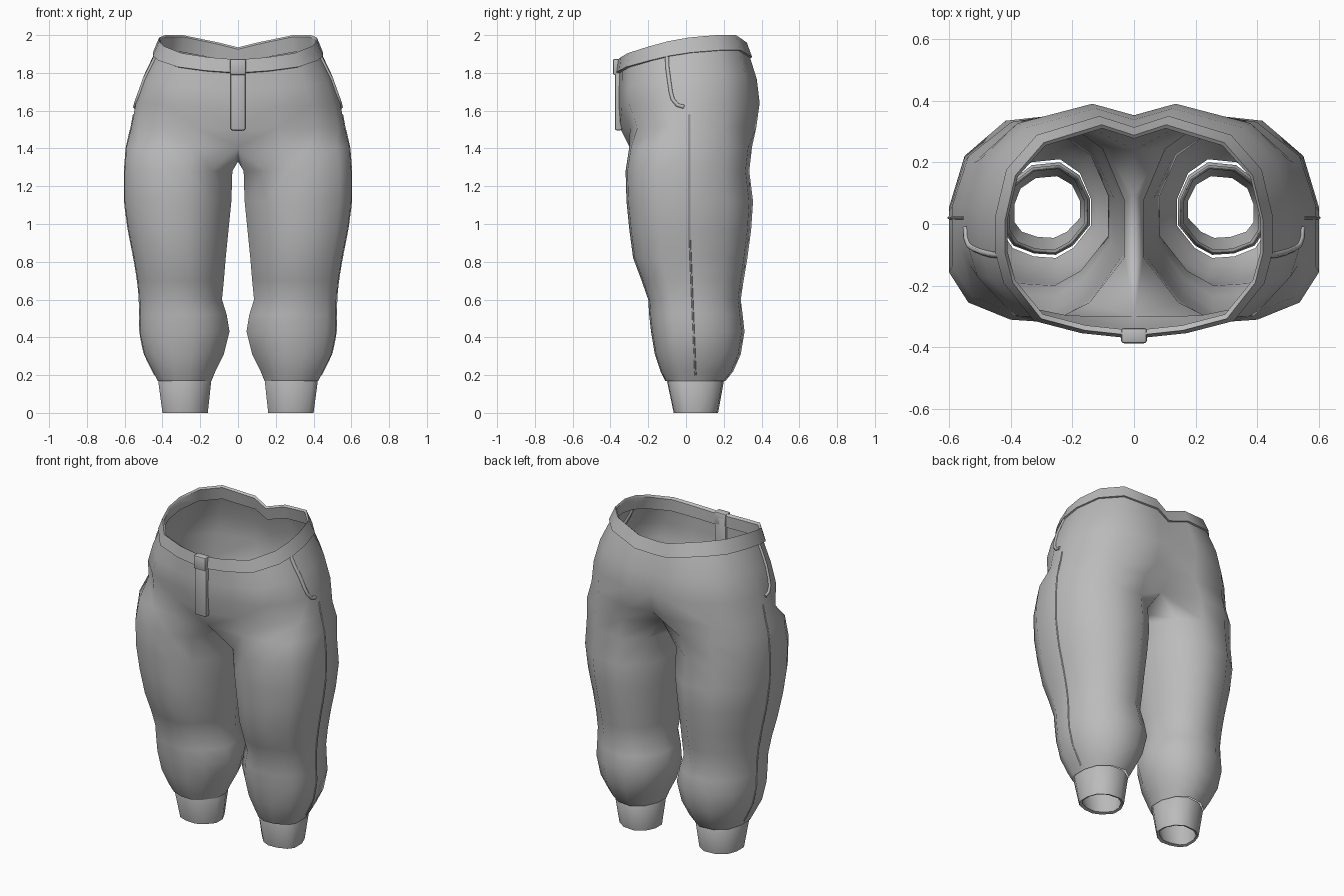
import bpy, bmesh, math
from mathutils import Vector
from mathutils.bvhtree import BVHTree

cube = bpy.data.objects.get("Cube")
if cube:
    bpy.data.objects.remove(cube)

GREY = (0.5, 0.5, 0.5, 1)
cloth = bpy.data.materials.new("grey cloth")
cloth.use_nodes = True
cloth.diffuse_color = GREY
cloth.node_tree.nodes["Principled BSDF"].inputs["Base Color"].default_value = GREY

# Cross-sections, running from front centre round the outside to the back
LEG = [(-.6, -.8), (-.2, -1), (.3, -.97), (.78, -.8), (1, -.5), (1, .1),
       (.82, .6), (.35, .94), (-.3, 1), (-.75, .72), (-1, .2), (-1, -.35)]
HIP = [(0, -1), (.38, -.95), (.72, -.84), (.94, -.5), (1, -.22), (1, .1),
       (.92, .52), (.7, .83), (.25, 1), (0, .9)]
RISE = [0, .1, .27, .55, .75, .9, 1, 1, .7, .5]


def leg_ring(z, x0, x1, y0, y1):
    return [Vector(((x0 + x1) / 2 + u * (x1 - x0) / 2,
                    (y0 + y1) / 2 + v * (y1 - y0) / 2, z)) for u, v in LEG]


def hip_arc(z, rise, w, y0, y1):
    return [Vector((u * w, (y0 + y1) / 2 + v * (y1 - y0) / 2, z + rise * r))
            for (u, v), r in zip(HIP, RISE)]


def add_mirror(ob):
    mod = ob.modifiers.new("Mirror", 'MIRROR')
    mod.use_clip = True
    return mod


def link(name, data):
    ob = bpy.data.objects.new(name, data)
    bpy.context.collection.objects.link(ob)
    data.materials.append(cloth)
    return ob


def shade(ob, degrees):
    bpy.ops.object.select_all(action='DESELECT')
    ob.select_set(True)
    bpy.context.view_layer.objects.active = ob
    bpy.ops.object.shade_smooth_by_angle(angle=math.radians(degrees))


def loft(name, rows, closed):
    """Skin a list of point rows, ordered from top to bottom."""
    bm = bmesh.new()
    rings = [[bm.verts.new(p) for p in row] for row in rows]
    for a, b in zip(rings, rings[1:]):
        n = min(len(a), len(b))
        for j in range(n if closed else n - 1):
            k = (j + 1) % n
            bm.faces.new((b[j], b[k], a[k], a[j]))
    mesh = bpy.data.meshes.new(name)
    bm.to_mesh(mesh)
    bm.free()
    return link(name, mesh)


# Crotch row: leg section pulled onto the centre line
crotch = leg_ring(1.41, 0, .59, -.3, .35)
for i, y, z in ((0, -.3, 1.41), (9, .24, 1.42), (10, .1, 1.34), (11, -.13, 1.33)):
    crotch[i] = Vector((0, y, z))

# Hips, from under the waistband to the crotch
hips = [hip_arc(*r) for r in (
    (1.81, .12, .435, -.355, .335),
    (1.71, .08, .5, -.358, .375),
    (1.62, .03, .54, -.358, .39),
    (1.51, 0, .565, -.35, .372))]
for p in hips[3][1:4]:
    p.y += .035

# Legs down to the gathered ankle
legs = [leg_ring(*r) for r in (
    (1.28, .03, .6, -.32, .335),
    (1.12, .035, .6, -.315, .355),
    (.97, .05, .58, -.3, .345),
    (.82, .065, .55, -.28, .325),
    (.7, .075, .53, -.235, .305),
    (.6, .085, .52, -.2, .29),
    (.52, .06, .52, -.195, .3),
    (.43, .045, .52, -.185, .31),
    (.31, .075, .495, -.165, .29),
    (.22, .12, .45, -.135, .25),
    (.17, .14, .425, -.11, .21))]

bm = bmesh.new()
top = [[bm.verts.new(p) for p in row] for row in hips]
low = [[bm.verts.new(p) for p in row] for row in [crotch] + legs]
for rows, closed in ((top + [low[0][:10]], False), (low, True)):
    for a, b in zip(rows, rows[1:]):
        n = len(a)
        for j in range(n if closed else n - 1):
            k = (j + 1) % n
            bm.faces.new((b[j], b[k], a[k], a[j]))
mesh = bpy.data.meshes.new("trousers")
bm.to_mesh(mesh)
surface = BVHTree.FromBMesh(bm)
bm.free()
trousers = link("trousers", mesh)
add_mirror(trousers)
shade(trousers, 60)

# Waistband: inside face, rim, outside face and lower lip
band = loft("waistband", [hip_arc(*r) for r in (
    (1.79, .12, .425, -.345, .325),
    (1.86, .13, .41, -.345, .31),
    (1.87, .13, .418, -.362, .322),
    (1.80, .12, .45, -.372, .35),
    (1.795, .12, .43, -.35, .33))], False)
add_mirror(band)
shade(band, 50)

# Ankle cuffs with a thin turned-in rim
cuffs = loft("ankle_cuffs", [leg_ring(*r) for r in (
    (.18, .15, .415, -.095, .19),
    (.165, .142, .422, -.1, .2),
    (0, .16, .4, -.065, .17),
    (.005, .175, .387, -.045, .155),
    (.16, .16, .405, -.085, .18))], True)
add_mirror(cuffs)
shade(cuffs, 50)


def piping(name, path, radius):
    """Thin raised line following (y, z) points on the side of the cloth."""
    curve = bpy.data.curves.new(name, 'CURVE')
    curve.dimensions = '3D'
    curve.bevel_depth = radius
    curve.bevel_resolution = 1
    curve.use_fill_caps = True
    hits = [surface.ray_cast(Vector((2, y, z)), Vector((-1, 0, 0)))[0] for y, z in path]
    hits = [h for h in hits if h]
    spline = curve.splines.new('POLY')
    spline.points.add(len(hits) - 1)
    for point, h in zip(spline.points, hits):
        point.co = (*h, 1)
    add_mirror(link(name, curve)).use_clip = False


piping("pocket_edges", [(-.1, 1.89), (-.098, 1.83), (-.09, 1.77), (-.08, 1.7),
                        (-.07, 1.66), (-.045, 1.63), (-.01, 1.62)], .011)
piping("side_seams", [(.02 + .03 * max(0, 1 - i / 12), .2 + i * .06) for i in range(24)], .005)


def block(name, size, centre, bevel):
    bm = bmesh.new()
    bmesh.ops.create_cube(bm, size=1)
    for v in bm.verts:
        v.co = Vector(a * s for a, s in zip(v.co, size)) + Vector(centre)
    bmesh.ops.bevel(bm, geom=bm.edges[:], offset=bevel, segments=2,
                    profile=.5, affect='EDGES')
    mesh = bpy.data.meshes.new(name)
    bm.to_mesh(mesh)
    bm.free()
    shade(link(name, mesh), 40)


# Front placket and the loop over the waistband
block("front_placket", (.08, .04, .36), (0, -.357, 1.675), .012)
block("belt_loop", (.084, .05, .085), (0, -.362, 1.832), .01)
